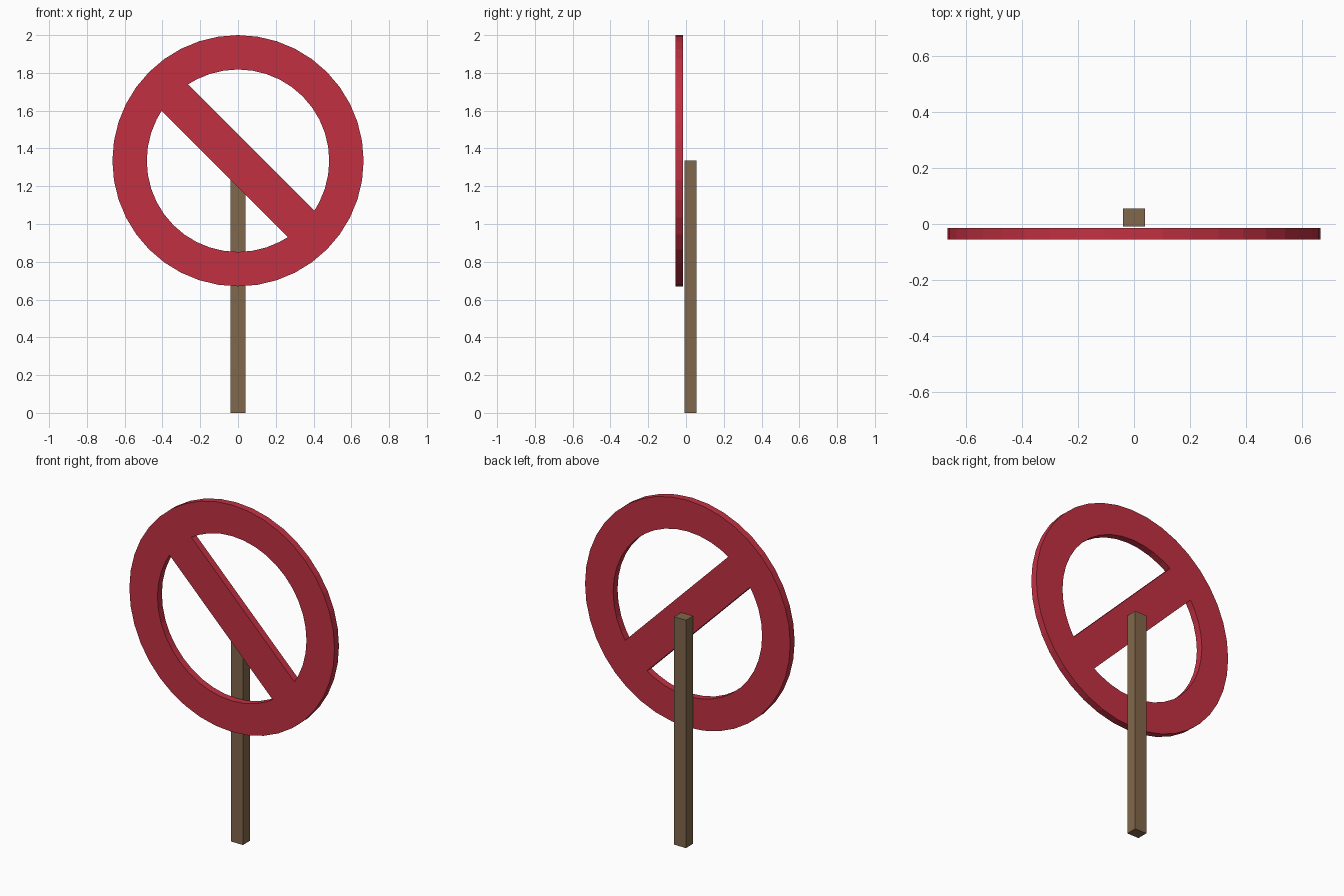
import bpy
from math import radians, degrees, asin, cos, sin

if "Cube" in bpy.data.objects:
    bpy.data.objects.remove(bpy.data.objects["Cube"])

CENTRE_Z, R_OUT, R_IN, BAR_HALF = 1.335, 0.665, 0.483, 0.1
STEP = 9  # 40-sided circle


def material(name, color):
    m = bpy.data.materials.new(name)
    m.diffuse_color = (*color, 1)
    m.use_nodes = True
    m.node_tree.nodes["Principled BSDF"].inputs["Base Color"].default_value = m.diffuse_color
    return m


def ring_points(radius, angles):
    return [(radius * cos(radians(a)), radius * sin(radians(a))) for a in angles]


def window_points(mid):
    # Half-round opening on one side of the diagonal bar
    half = 90 - degrees(asin(BAR_HALF / R_IN))
    start, end = mid - half, mid + half
    inner = [a for a in range(-360, 720, STEP) if start + 1 < a < end - 1]
    return ring_points(R_IN, [start, *inner, end])


# Sign: disc outline with two openings, extruded as one plate
curve = bpy.data.curves.new("prohibition_sign", 'CURVE')
curve.dimensions = '2D'
curve.fill_mode = 'BOTH'
curve.extrude = 0.0205
outlines = [ring_points(R_OUT, range(0, 360, STEP)), window_points(45), window_points(225)]
for pts in outlines:
    s = curve.splines.new('POLY')
    s.points.add(len(pts) - 1)
    for p, (x, y) in zip(s.points, pts):
        p.co = (x, y, 0, 1)
    s.use_cyclic_u = True
curve.materials.append(material("red", (0.54, 0.03, 0.055)))
sign = bpy.data.objects.new("prohibition_sign", curve)
bpy.context.collection.objects.link(sign)
sign.location = (0, -0.0355, CENTRE_Z)
sign.rotation_euler = (radians(90), 0, 0)
bpy.context.view_layer.objects.active = sign
sign.select_set(True)
bpy.ops.object.convert(target='MESH')
bpy.ops.object.shade_flat()

# Post: square timber behind the sign, up to the disc centre
bpy.ops.mesh.primitive_cube_add(size=1, location=(0, 0.0235, CENTRE_Z / 2))
post = bpy.context.object
post.name = "post"
post.scale = (0.077, 0.065, CENTRE_Z)
post.data.materials.append(material("wood", (0.22, 0.135, 0.07)))
